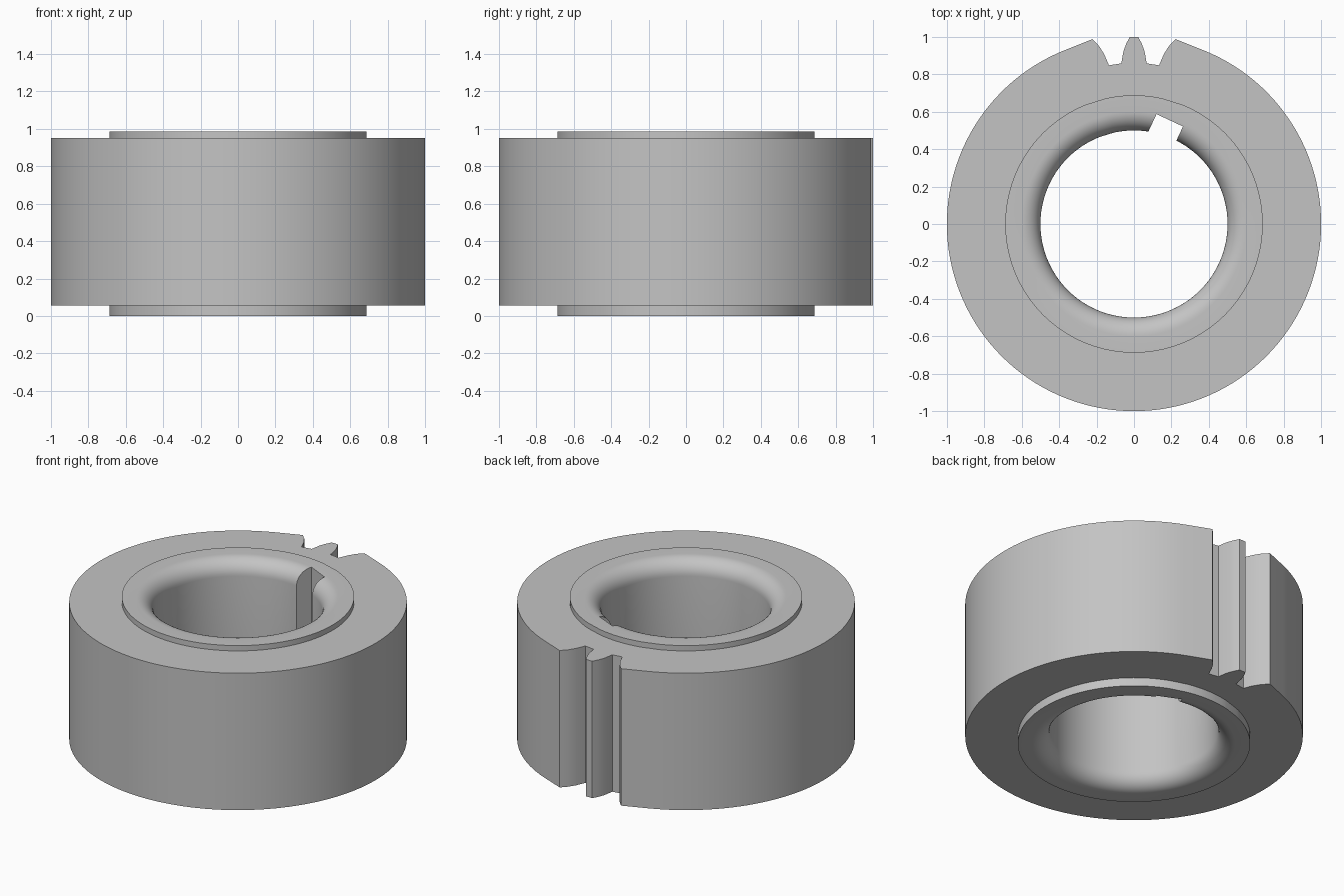
import bpy
import bmesh
from math import sin, cos, pi, radians
from mathutils import Vector

cube = bpy.data.objects.get("Cube")
if cube:
    bpy.data.objects.remove(cube, do_unlink=True)

HEIGHT, RIM_BOTTOM, RIM_TOP = 0.985, 0.055, 0.95
HUB_R, BORE_R, FILLET = 0.688, 0.5, 0.1

steel = bpy.data.materials.new("grey_steel")
steel.use_nodes = True
grey = (0.55, 0.55, 0.55, 1)
steel.diffuse_color = grey
steel.node_tree.nodes["Principled BSDF"].inputs["Base Color"].default_value = grey


def add_object(name, bm):
    bmesh.ops.recalc_face_normals(bm, faces=bm.faces)
    mesh = bpy.data.meshes.new(name)
    bm.to_mesh(mesh)
    bm.free()
    mesh.materials.append(steel)
    obj = bpy.data.objects.new(name, mesh)
    bpy.context.collection.objects.link(obj)
    return obj


# Outline: one gear tooth and its two gaps at the back, plain round elsewhere
half_tooth = [(0.022, 1.0), (0.04, 0.967), (0.056, 0.925), (0.068, 0.858),
              (0.134, 0.848), (0.158, 0.905), (0.186, 0.95), (0.222, 0.988)]
tooth_side = [Vector(p) for p in half_tooth]
arc_start, steps = radians(22), 120
arc = [Vector((sin(a), cos(a))) for a in
       (arc_start + (2 * pi - 2 * arc_start) * i / steps for i in range(steps + 1))]
mirrored = [Vector((-p.x, p.y)) for p in reversed(tooth_side)]
outline = tooth_side + arc + mirrored

# Inner cross-section from the hub step over the rounded bore edges
section = [(HUB_R, RIM_TOP), (HUB_R, HEIGHT)]
fillet = [(BORE_R + FILLET * (1 - sin(a)), FILLET * (1 - cos(a)))
          for a in (pi / 2 * i / 10 for i in range(11))]
section += [(r, HEIGHT - z) for r, z in fillet]
section += list(reversed(fillet))
section += [(HUB_R, 0), (HUB_R, RIM_BOTTOM)]

# Sweep the section along the outline as one closed solid
bm = bmesh.new()
columns = []
for p in outline:
    d = p.normalized()
    column = [bm.verts.new((p.x, p.y, RIM_TOP))]
    column += [bm.verts.new((d.x * r, d.y * r, z)) for r, z in section]
    column.append(bm.verts.new((p.x, p.y, RIM_BOTTOM)))
    columns.append(column)
for i, a in enumerate(columns):
    b = columns[(i + 1) % len(columns)]
    for j in range(len(a)):
        k = (j + 1) % len(a)
        bm.faces.new((a[j], a[k], b[k], b[j]))
gear = add_object("gear_ring", bm)

# Keyway cut through the bore
bm = bmesh.new()
bmesh.ops.create_cube(bm, size=1)
bmesh.ops.scale(bm, vec=(0.156, 0.283, 2), verts=bm.verts)
bmesh.ops.translate(bm, vec=(-0.061, 0.4415, HEIGHT / 2), verts=bm.verts)
cutter = add_object("keyway_cutter", bm)
cutter.rotation_euler.z = radians(-25)
cutter.hide_render = True

cut = gear.modifiers.new("keyway", 'BOOLEAN')
cut.operation = 'DIFFERENCE'
cut.solver = 'EXACT'
cut.object = cutter
bpy.context.view_layer.objects.active = gear
bpy.ops.object.select_all(action='DESELECT')
gear.select_set(True)
bpy.ops.object.modifier_apply(modifier=cut.name)
bpy.data.objects.remove(cutter, do_unlink=True)
bpy.ops.object.shade_smooth_by_angle(angle=radians(30))
